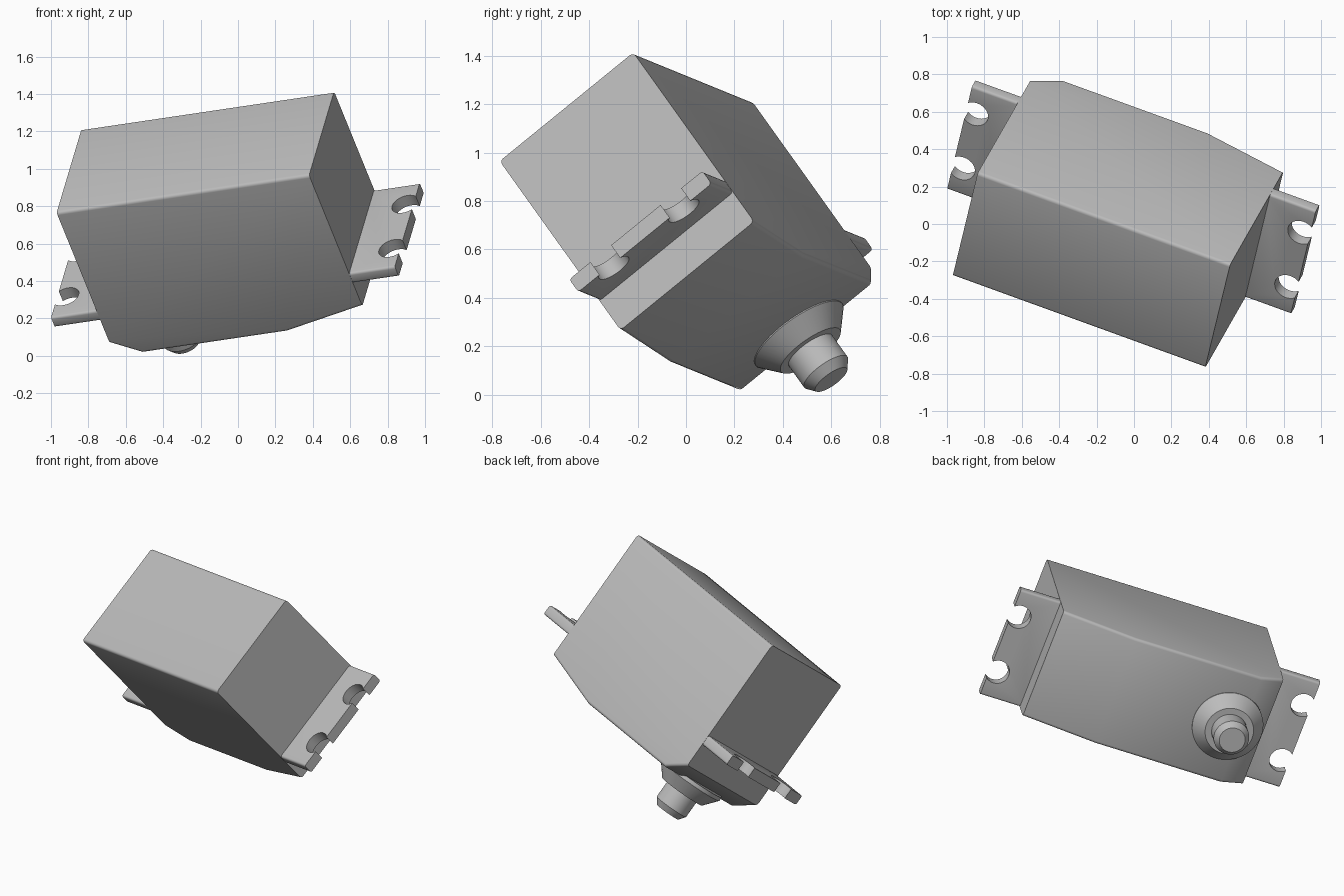
import bpy, bmesh, math
from mathutils import Vector, Matrix

if "Cube" in bpy.data.objects:
    bpy.data.objects.remove(bpy.data.objects["Cube"], do_unlink=True)

# Tilted frame: x along the case, y across it, z away from the shaft
ax = Vector((1.35, -0.49, 0.20)).normalized()
ay = Vector((0.14, 0.55, 0.45))
ay = (ay - ax * ay.dot(ax)).normalized()
az = ax.cross(ay)
LENGTH, WIDTH = 1.45, 0.724
HALF = WIDTH / 2
origin = Vector((-0.97, -0.28, 0.765)) + ay * HALF
FRAME = Matrix.Translation(origin) @ Matrix((ax, ay, az)).transposed().to_4x4()

grey = bpy.data.materials.new("plain grey")
grey.use_nodes = True
colour = (0.5, 0.5, 0.5, 1)
grey.diffuse_color = colour
grey.node_tree.nodes["Principled BSDF"].inputs["Base Color"].default_value = colour


def finish(name, bm):
    bmesh.ops.recalc_face_normals(bm, faces=bm.faces)
    mesh = bpy.data.meshes.new(name)
    bm.to_mesh(mesh)
    bm.free()
    mesh.materials.append(grey)
    obj = bpy.data.objects.new(name, mesh)
    obj.matrix_world = FRAME
    bpy.context.collection.objects.link(obj)
    bpy.ops.object.select_all(action='DESELECT')
    obj.select_set(True)
    bpy.context.view_layer.objects.active = obj
    bpy.ops.object.shade_smooth_by_angle(angle=math.radians(32))
    return obj


def extrude_outline(points, direction):
    bm = bmesh.new()
    face = bm.faces.new([bm.verts.new(p) for p in points])
    moved = bmesh.ops.extrude_face_region(bm, geom=[face])["geom"]
    bmesh.ops.translate(bm, vec=direction,
                        verts=[v for v in moved if isinstance(v, bmesh.types.BMVert)])
    return bm


def round_sides(bm, half, radius):
    # Round the lengthwise edges on both flat sides
    edges = [e for e in bm.edges
             if all(abs(abs(v.co.y) - half) < 1e-4 for v in e.verts)
             and e.verts[0].co.y * e.verts[1].co.y > 0
             and abs(e.verts[0].co.x - e.verts[1].co.x) > 0.1]
    bmesh.ops.bevel(bm, geom=edges, offset=radius, segments=3, profile=0.5,
                    affect='EDGES', clamp_overlap=True)


# Case: side profile with sloped ends, extruded across the width
profile = [(0, 0), (LENGTH, 0), (LENGTH, -0.905), (0.985, -1), (0.155, -1), (0, -0.905)]
case = extrude_outline([(x, -HALF, z) for x, z in profile], (0, WIDTH, 0))
round_sides(case, HALF, 0.018)
finish("case", case)


# Mounting flanges: plates with two open round notches in the outer edge
REACH, TOP, THICK = 0.262, -0.68, 0.068
NOTCH_R, NOTCH_IN, NOTCH_Y = 0.075, 0.05, 0.19
half_gap = math.acos(NOTCH_IN / NOTCH_R)


def flange(name, root, side):
    half = HALF - 0.001
    outline = [(-0.02, -half), (REACH, -half)]
    for cy in (-NOTCH_Y, NOTCH_Y):
        for i in range(25):
            a = -half_gap - (2 * math.pi - 2 * half_gap) * i / 24
            outline.append((REACH - NOTCH_IN + NOTCH_R * math.cos(a),
                            cy + NOTCH_R * math.sin(a)))
    outline += [(REACH, half), (-0.02, half)]
    bm = extrude_outline([(root + side * x, y, TOP) for x, y in outline], (0, 0, -THICK))
    round_sides(bm, half, 0.014)
    finish(name, bm)


flange("left_flange", LENGTH, 1)
flange("right_flange", 0, -1)


# Turned parts: radius and depth pairs spun about the shaft axis
def turned(name, rings):
    bm = bmesh.new()
    pts = [(0, rings[0][1])] + rings + [(0, rings[-1][1])]
    verts = [bm.verts.new((0.245 + r, 0, -d)) for r, d in pts]
    edges = [bm.edges.new(pair) for pair in zip(verts, verts[1:])]
    bmesh.ops.spin(bm, geom=verts + edges, cent=(0.245, 0, 0), axis=(0, 0, 1),
                   angle=2 * math.pi, steps=48, use_duplicate=False)
    bmesh.ops.remove_doubles(bm, verts=bm.verts, dist=1e-4)
    finish(name, bm)


turned("collar", [(0.22, 0.98), (0.22, 1.005), (0.15, 1.09)])
turned("output_shaft", [(0.11, 1.05), (0.11, 1.205), (0.08, 1.245)])
